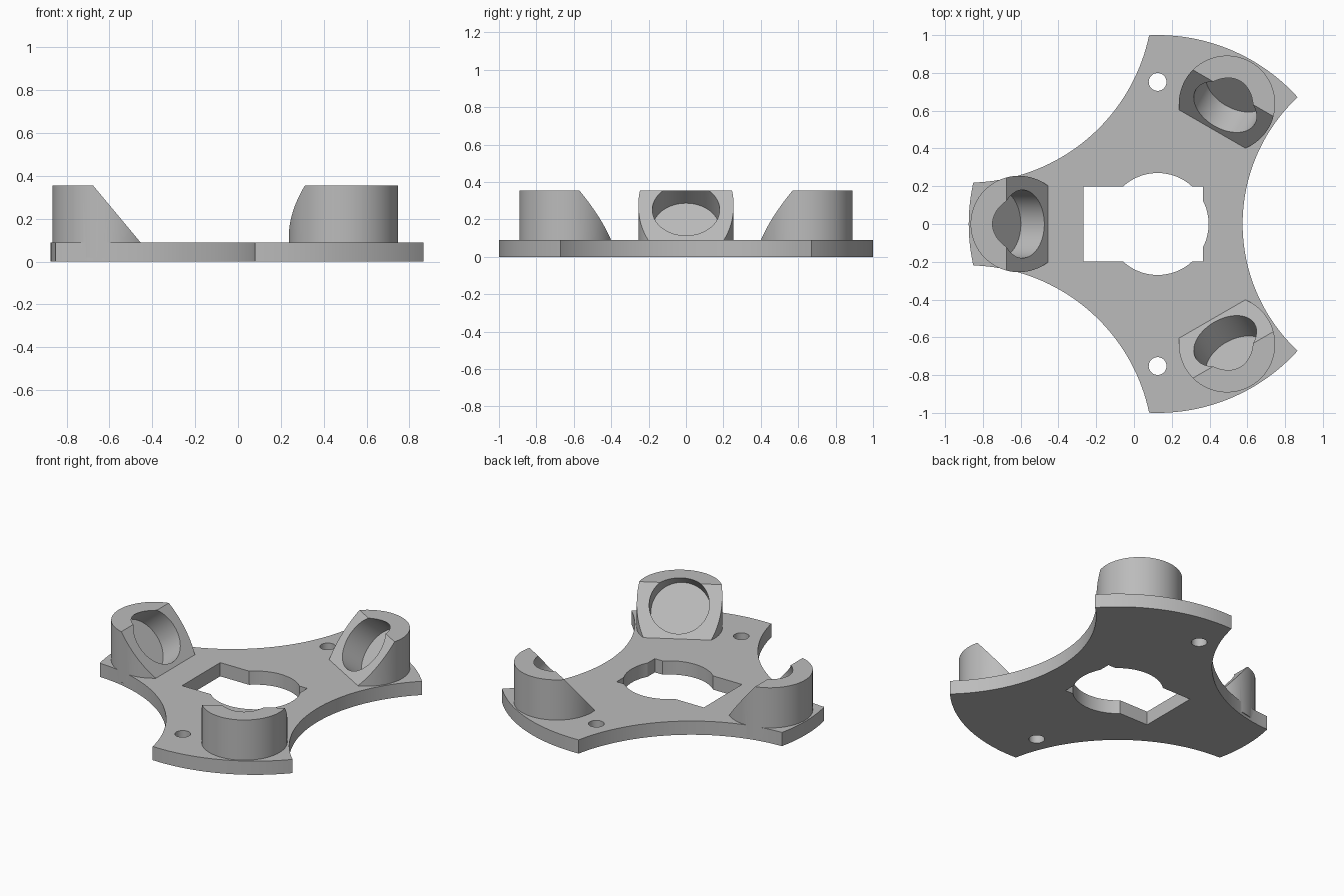
import bpy, bmesh, math
from mathutils import Vector, Matrix

cube = bpy.data.objects.get("Cube")
if cube:
    bpy.data.objects.remove(cube, do_unlink=True)

CENTRE = Vector((0.125, 0, 0))
PLATE_TOP, TOP = 0.09, 0.354
HOLDER_X, HOLDER_R = -0.61, 0.255
BORE_R, BORE_DEPTH = 0.18, 0.162

grey = bpy.data.materials.new("light grey")
grey.use_nodes = True
colour = (0.5, 0.5, 0.5, 1)
grey.diffuse_color = colour
grey.node_tree.nodes["Principled BSDF"].inputs["Base Color"].default_value = colour


def add_mesh(name, bm):
    bmesh.ops.recalc_face_normals(bm, faces=bm.faces)
    mesh = bpy.data.meshes.new(name)
    bm.to_mesh(mesh)
    bm.free()
    mesh.materials.append(grey)
    obj = bpy.data.objects.new(name, mesh)
    bpy.context.collection.objects.link(obj)
    return obj


def cylinder_bm(radius, z0, z1, x=0, y=0, segments=96):
    bm = bmesh.new()
    bmesh.ops.create_cone(bm, cap_ends=True, segments=segments, radius1=radius,
                          radius2=radius, depth=z1 - z0,
                          matrix=Matrix.Translation((x, y, (z0 + z1) / 2)))
    return bm


def box_bm(x0, x1, y0, y1, z0, z1):
    bm = bmesh.new()
    bmesh.ops.create_cube(bm, size=1)
    bmesh.ops.scale(bm, vec=(x1 - x0, y1 - y0, z1 - z0), verts=bm.verts)
    bmesh.ops.translate(bm, vec=((x0 + x1) / 2, (y0 + y1) / 2, (z0 + z1) / 2), verts=bm.verts)
    return bm


def combine(target, tool, operation):
    """Apply a boolean and discard the tool object."""
    mod = target.modifiers.new("combine", 'BOOLEAN')
    mod.operation, mod.solver, mod.object = operation, 'EXACT', tool
    bpy.context.view_layer.objects.active = target
    bpy.ops.object.modifier_apply(modifier=mod.name)
    bpy.data.objects.remove(tool, do_unlink=True)


def turned(bm, k):
    """Rotate a part to the k-th arm around the plate centre."""
    bmesh.ops.rotate(bm, cent=CENTRE, matrix=Matrix.Rotation(k * math.tau / 3, 3, 'Z'), verts=bm.verts)
    return bm


# Plate: a disc with three scalloped sides
plate = add_mesh("bracket_plate", cylinder_bm(1, 0, PLATE_TOP, CENTRE.x, segments=180))
for x, y, r in ((1.494, 0, 0.919), (-0.88, 1.2, 0.981), (-0.88, -1.2, 0.981)):
    combine(plate, add_mesh("scallop_cutter", cylinder_bm(r, -1, 1, x, y, 180)), 'DIFFERENCE')

# Central opening: round hole crossed by a rectangle
combine(plate, add_mesh("round_cutter", cylinder_bm(0.27, -1, 1, CENTRE.x)), 'DIFFERENCE')
combine(plate, add_mesh("slot_cutter", box_bm(-0.268, 0.365, -0.198, 0.198, -1.1, 1.1)), 'DIFFERENCE')

# Screw holes
for side in (1, -1):
    combine(plate, add_mesh("screw_cutter", cylinder_bm(0.047, -1, 1, CENTRE.x, side * 0.752, 48)), 'DIFFERENCE')

# Slope of the holder faces
low, high = Vector((-0.455, 0, PLATE_TOP)), Vector((-0.675, 0, TOP))
along = (high - low).normalized()
normal = Vector((along.z, 0, -along.x))
mouth = low + along * (0.031 + BORE_R)

for k in range(3):
    # Holder: upright cylinder with a sloped inner face
    bm = cylinder_bm(HOLDER_R, 0.02, TOP, HOLDER_X)
    geom = bm.verts[:] + bm.edges[:] + bm.faces[:]
    cut = bmesh.ops.bisect_plane(bm, geom=geom, plane_co=low, plane_no=normal, clear_outer=True)
    rim = [e for e in cut["geom_cut"] if isinstance(e, bmesh.types.BMEdge)]
    bmesh.ops.contextual_create(bm, geom=rim)
    combine(plate, add_mesh("holder", turned(bm, k)), 'UNION')

for k in range(3):
    # Blind round socket bored square to the sloped face
    bm = cylinder_bm(BORE_R, -BORE_DEPTH, 0.3)
    spin = normal.to_track_quat('Z', 'Y').to_matrix().to_4x4()
    bmesh.ops.transform(bm, matrix=Matrix.Translation(mouth) @ spin, verts=bm.verts)
    combine(plate, add_mesh("socket_cutter", turned(bm, k)), 'DIFFERENCE')

# Smooth curved walls, sharp edges
bpy.ops.object.select_all(action='DESELECT')
plate.select_set(True)
bpy.context.view_layer.objects.active = plate
bpy.ops.object.shade_smooth_by_angle(angle=math.radians(25))
